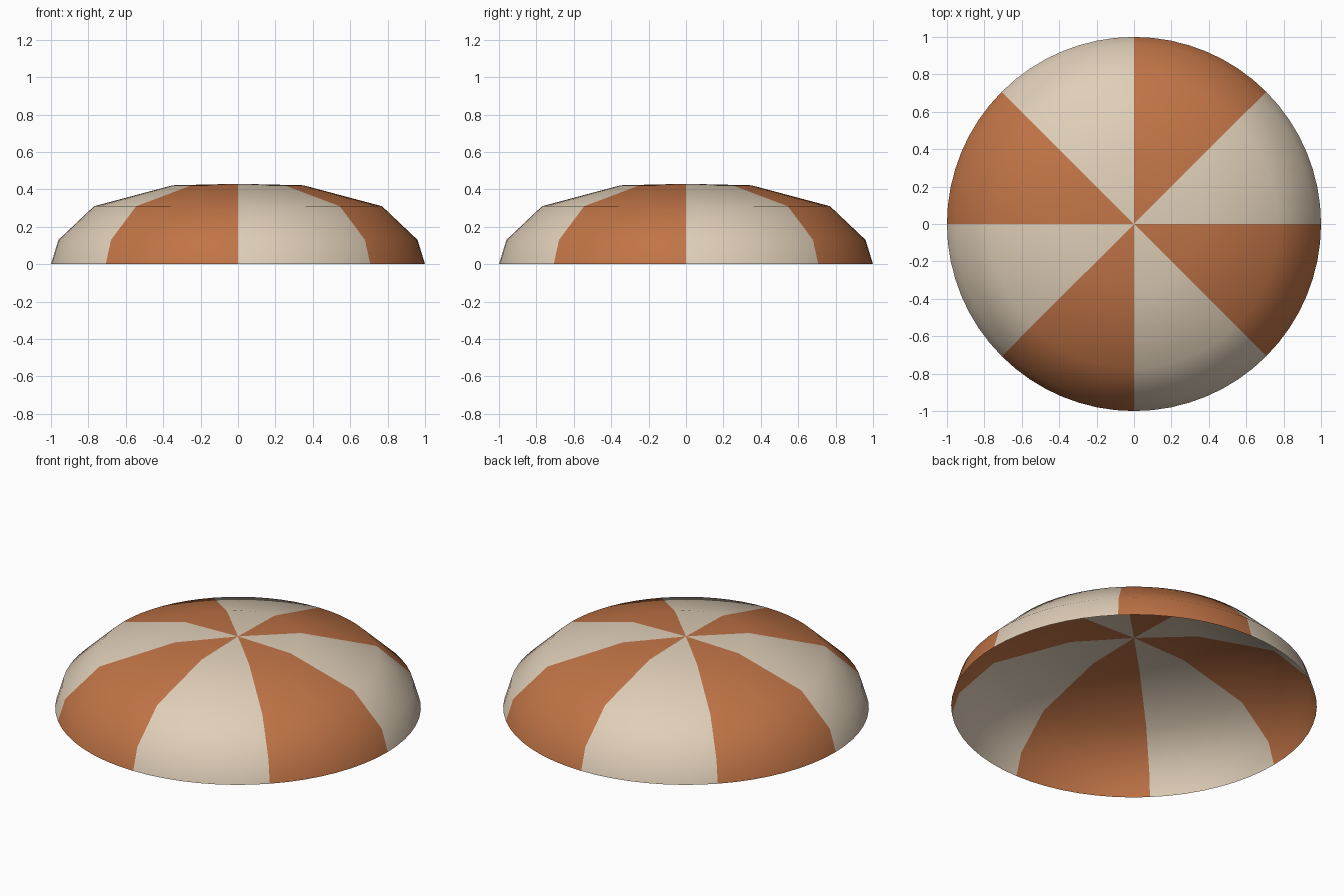
import bpy
import bmesh
from math import atan2, cos, pi, sin, tau

if "Cube" in bpy.data.objects:
    bpy.data.objects.remove(bpy.data.objects["Cube"], do_unlink=True)


def make_material(name, rgb):
    mat = bpy.data.materials.new(name)
    mat.use_nodes = True
    colour = (*rgb, 1.0)
    mat.diffuse_color = colour
    mat.node_tree.nodes["Principled BSDF"].inputs["Base Color"].default_value = colour
    return mat


cream = make_material("cream cloth", (0.74, 0.62, 0.48))
orange = make_material("burnt orange cloth", (0.53, 0.175, 0.062))

# Canopy outline from rim to crown, as (radius, height)
PROFILE = [(1.0, 0.0), (0.96, 0.13), (0.77, 0.31), (0.35, 0.422)]
APEX_HEIGHT = 0.43
SEGMENTS = 64
PANELS = 8

bm = bmesh.new()
rings = [
    [bm.verts.new((r * cos(tau * i / SEGMENTS), r * sin(tau * i / SEGMENTS), z))
     for i in range(SEGMENTS)]
    for r, z in PROFILE
]
apex = bm.verts.new((0, 0, APEX_HEIGHT))

# Open shell: bands between rings, then a fan to the apex
for i in range(SEGMENTS):
    j = (i + 1) % SEGMENTS
    for low, high in zip(rings, rings[1:]):
        bm.faces.new((low[i], low[j], high[j], high[i]))
    bm.faces.new((rings[-1][i], rings[-1][j], apex))

# Alternate the two colours by panel around the axis
for face in bm.faces:
    centre = face.calc_center_median()
    angle = atan2(centre.y, centre.x) % tau
    face.material_index = int(angle / tau * PANELS) % 2
    face.smooth = True

mesh = bpy.data.meshes.new("canopy")
bm.to_mesh(mesh)
bm.free()
mesh.materials.append(cream)
mesh.materials.append(orange)
canopy = bpy.data.objects.new("canopy", mesh)
bpy.context.collection.objects.link(canopy)
